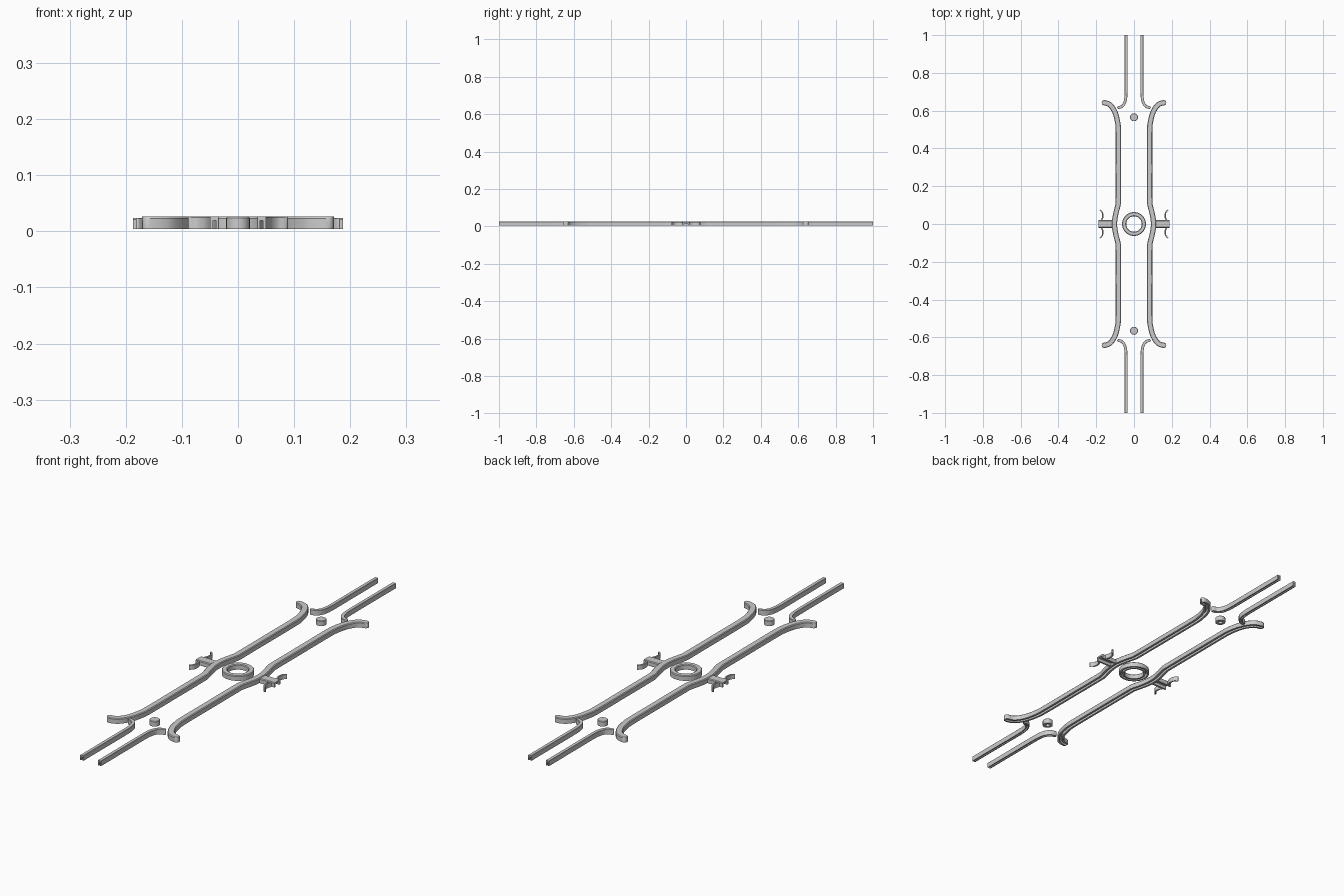
import bpy, bmesh, math
from mathutils import Vector

if "Cube" in bpy.data.objects:
    bpy.data.objects.remove(bpy.data.objects["Cube"])

BOTTOM, TOP = 0.004, 0.026


def channel(w, z0, z1, c=0.003, wall=0.32, depth=0.7):
    """Inverted U cross-section with chamfered top: (offset, height)."""
    h, g, zg = w / 2, w / 2 - w * wall, z0 + (z1 - z0) * depth
    return [(-h, z0), (-h, z1 - c), (-h + c, z1), (h - c, z1), (h, z1 - c),
            (h, z0), (g, z0), (g, zg), (-g, zg), (-g, z0)]


def smooth_path(pts, n=4):
    """Catmull-Rom curve through the 2D points."""
    p = [Vector(q) for q in pts]
    p = [2 * p[0] - p[1]] + p + [2 * p[-1] - p[-2]]
    out = []
    for a, b, c, d in zip(p, p[1:], p[2:], p[3:]):
        for i in range(n):
            t = i / n
            out.append(0.5 * (2 * b + (c - a) * t + (2 * a - 5 * b + 4 * c - d) * t * t
                              + (3 * b - a - 3 * c + d) * t ** 3))
    return out + [p[-2]]


def finish(name, bm, mirror=(False, False)):
    bmesh.ops.recalc_face_normals(bm, faces=bm.faces)
    me = bpy.data.meshes.new(name)
    bm.to_mesh(me)
    bm.free()
    ob = bpy.data.objects.new(name, me)
    bpy.context.collection.objects.link(ob)
    if any(mirror):
        m = ob.modifiers.new("mirror", 'MIRROR')
        m.use_axis = (mirror[0], mirror[1], False)
        m.use_mirror_merge = False
    bpy.ops.object.select_all(action='DESELECT')
    ob.select_set(True)
    bpy.context.view_layer.objects.active = ob
    bpy.ops.object.shade_smooth_by_angle(angle=math.radians(30))
    return ob


def sweep(name, pts, profile, mirror=(False, False), round_start=0, round_end=0, closed=False):
    """Sweep the profile along a flat path; ends may be rounded off in plan."""
    n = len(pts)
    stations = []
    for i, p in enumerate(pts):
        a, b = (pts[i - 1], pts[(i + 1) % n]) if closed else (pts[max(i - 1, 0)], pts[min(i + 1, n - 1)])
        stations.append((p, (b - a).normalized(), 1.0))
    steps = [math.radians(d) for d in (30, 55, 80)]
    if round_end:
        p, t, _ = stations[-1]
        stations += [(p + t * round_end * math.sin(s), t, math.cos(s)) for s in steps]
    if round_start:
        p, t, _ = stations[0]
        stations = [(p - t * round_start * math.sin(s), t, math.cos(s)) for s in reversed(steps)] + stations
    bm = bmesh.new()
    rings = [[bm.verts.new((p.x + t.y * o * k, p.y - t.x * o * k, z)) for o, z in profile]
             for p, t, k in stations]
    m = len(profile)
    pairs = list(zip(rings, rings[1:])) + ([(rings[-1], rings[0])] if closed else [])
    for r0, r1 in pairs:
        for j in range(m):
            bm.faces.new((r0[j], r0[(j + 1) % m], r1[(j + 1) % m], r1[j]))
    if not closed:
        bm.faces.new(rings[0])
        bm.faces.new(rings[-1])
    return finish(name, bm, mirror)


def circle(r, n, y=0):
    return [Vector((r * math.cos(2 * math.pi * i / n), y + r * math.sin(2 * math.pi * i / n))) for i in range(n)]


# long side rails: bulge around the middle ring, flared rounded ends
half = [(0.103, 0), (0.101, 0.03), (0.094, 0.065), (0.085, 0.10), (0.083, 0.13), (0.083, 0.30),
        (0.083, 0.49), (0.087, 0.54), (0.100, 0.59), (0.122, 0.626), (0.140, 0.638), (0.158, 0.642)]
full = [(x, -y) for x, y in reversed(half[1:])] + half
sweep("side_rail", smooth_path(full), channel(0.028, BOTTOM, TOP), (True, False), 0.013, 0.013)

# narrow end rails curling outwards
path = [(0.042, 1.0), (0.042, 0.85), (0.042, 0.70), (0.045, 0.66), (0.053, 0.635), (0.067, 0.621), (0.082, 0.617)]
sweep("end_rail", smooth_path(path), channel(0.015, BOTTOM, TOP, 0.001), (True, True), 0, 0.007)

# centre ring
sweep("centre_ring", circle(0.052, 40), channel(0.022, BOTTOM, TOP), closed=True)

# round studs, hollow underneath
bm = bmesh.new()
prof = [(0.009, 0.019), (0.009, BOTTOM), (0.021, BOTTOM), (0.021, TOP - 0.002), (0.019, TOP)]
rings = [[bm.verts.new((p.x, p.y, z)) for p in circle(r, 24, 0.565)] for r, z in prof]
for r0, r1 in zip(rings, rings[1:]):
    for j in range(24):
        bm.faces.new((r0[j], r0[(j + 1) % 24], r1[(j + 1) % 24], r1[j]))
bm.faces.new(rings[0])
bm.faces.new(rings[-1])
finish("stud", bm, (False, True))

# side brackets: channel plates reaching outwards from the rails
sweep("side_bracket", [Vector((0.117, 0)), Vector((0.187, 0))],
      channel(0.040, BOTTOM, 0.024, 0.003, 0.2, 0.65), (True, False))

# thin curved fingers on both sides of each bracket
finger = [(0.172, 0.020), (0.166, 0.034), (0.165, 0.050), (0.170, 0.064), (0.179, 0.073)]
sweep("bracket_finger", smooth_path(finger), channel(0.007, BOTTOM, 0.024, 0.001), (True, True), 0, 0.003)
